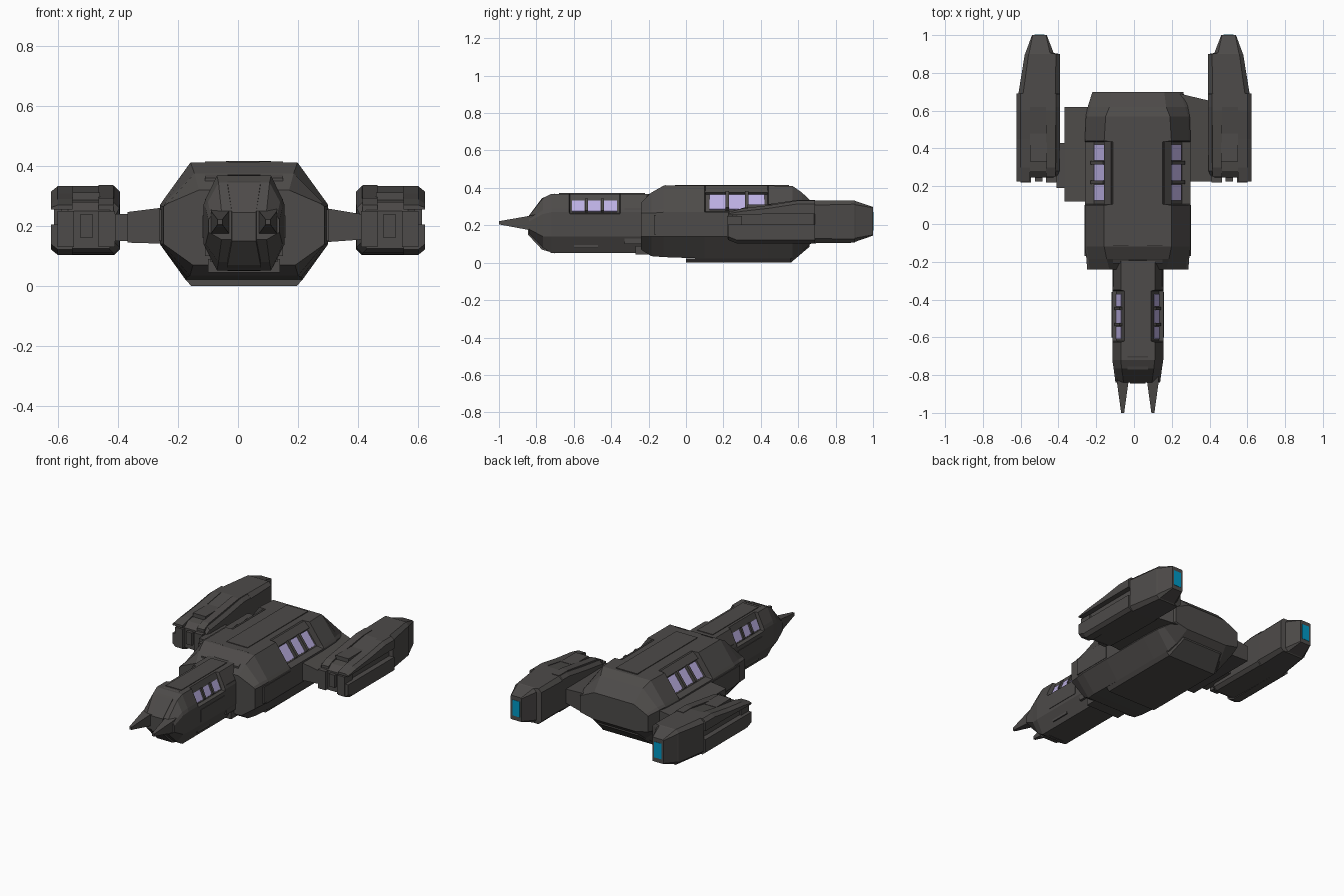
import bpy, bmesh

def material(name, rgb):
    m = bpy.data.materials.new(name)
    m.diffuse_color = (*rgb, 1)
    return m

HULL = material("dark_grey_hull", (0.075, 0.07, 0.067))
GLASS = material("lavender_window", (0.50, 0.43, 0.76))
GLOW = material("cyan_engine_glow", (0.0, 0.32, 0.56))
CX = 0.02  # centre line of the fuselage

def loft(name, rings, mat=HULL):
    """Skin a list of equal-length closed rings of 3D points, with capped ends."""
    bm = bmesh.new()
    vs = [[bm.verts.new(p) for p in r] for r in rings]
    n = len(vs[0])
    for a, b in zip(vs, vs[1:]):
        for i in range(n):
            j = (i + 1) % n
            bm.faces.new((a[i], a[j], b[j], b[i]))
    bm.faces.new(vs[0])
    bm.faces.new(vs[-1])
    bmesh.ops.recalc_face_normals(bm, faces=bm.faces)
    me = bpy.data.meshes.new(name)
    bm.to_mesh(me)
    bm.free()
    me.materials.append(mat)
    ob = bpy.data.objects.new(name, me)
    bpy.context.collection.objects.link(ob)
    return ob

def rect(y, x0, x1, z0, z1):
    return [(x0, y, z0), (x1, y, z0), (x1, y, z1), (x0, y, z1)]

def box(name, x0, x1, y0, y1, z0, z1, mat=HULL):
    return loft(name, [rect(y0, x0, x1, z0, z1), rect(y1, x0, x1, z0, z1)], mat)

def body_ring(y, top, shoulder, side, zt, zs, zm, zl, bot, zb):
    half = [(top, zt), (shoulder, zs), (side, zm), (side, zl), (bot, zb)]
    return [(CX + x, y, z) for x, z in half] + [(CX - x, y, z) for x, z in reversed(half)]

def slope_plate(name, s, y0, y1, lo, hi, t=0.008, mat=HULL):
    """Thin plate lying on a sloped flank, from lo=(x,z) to hi=(x,z)."""
    rings = []
    for y in (y0, y1):
        rings.append([(CX + s * (x + d), y, z + d) for (x, z), d in
                      ((lo, -0.004), (hi, -0.004), (hi, t), (lo, t))])
    return loft(name, rings, mat)

# Main hull, with a recessed window bay along each flank
full = (0.178, 0.27, 0.28, 0.412, 0.285, 0.27, 0.14)
bay = (0.13, 0.233, 0.28, 0.412, 0.275, 0.27, 0.14)
loft("main_hull", [
    body_ring(-0.24, 0.15, 0.255, 0.268, 0.32, 0.275, 0.265, 0.14, 0.17, 0.07),
    body_ring(-0.185, 0.165, 0.26, 0.272, 0.375, 0.28, 0.265, 0.14, 0.18, 0.035),
    body_ring(-0.12, *full, 0.19, 0.03),
    body_ring(0.10, *full, 0.195, 0.022),
    body_ring(0.105, *bay, 0.195, 0.022),
    body_ring(0.435, *bay, 0.195, 0.022),
    body_ring(0.44, *full, 0.195, 0.022),
    body_ring(0.57, 0.17, 0.265, 0.275, 0.41, 0.285, 0.27, 0.14, 0.19, 0.022),
    body_ring(0.62, 0.15, 0.25, 0.265, 0.375, 0.28, 0.265, 0.14, 0.17, 0.06),
    body_ring(0.70, 0.14, 0.225, 0.24, 0.30, 0.26, 0.25, 0.15, 0.15, 0.13)])

# Forward neck, same cross-section but smaller
nfull = (0.09, 0.128, 0.135, 0.368, 0.29, 0.27, 0.14)
nbay = (0.07, 0.113, 0.135, 0.368, 0.265, 0.26, 0.14)
loft("neck_hull", [
    body_ring(-0.84, 0.075, 0.11, 0.118, 0.25, 0.235, 0.22, 0.18, 0.075, 0.155),
    body_ring(-0.765, 0.085, 0.12, 0.128, 0.345, 0.28, 0.26, 0.14, 0.085, 0.08),
    body_ring(-0.72, *nfull, 0.09, 0.052),
    body_ring(-0.625, *nfull, 0.09, 0.052),
    body_ring(-0.62, *nbay, 0.09, 0.052),
    body_ring(-0.355, *nbay, 0.09, 0.052),
    body_ring(-0.35, *nfull, 0.09, 0.052),
    body_ring(-0.15, *nfull, 0.09, 0.052)])

for s, side in ((-1, "left"), (1, "right")):
    # Windows in both bays
    for i in range(3):
        y = 0.125 + 0.105 * i
        slope_plate(f"hull_window_{side}_{i}", s, y, y + 0.085, (0.228, 0.282), (0.169, 0.362), 0.004, GLASS)
        y = -0.61 + 0.086 * i
        slope_plate(f"neck_window_{side}_{i}", s, y, y + 0.068, (0.11, 0.272), (0.085, 0.328), 0.004, GLASS)
    # Bars between the windows and the eave above them
    for i in range(2):
        y = 0.211 + 0.105 * i
        slope_plate(f"hull_window_bar_{side}_{i}", s, y, y + 0.018, (0.232, 0.278), (0.166, 0.366), 0.018)
        y = -0.541 + 0.086 * i
        slope_plate(f"neck_window_bar_{side}_{i}", s, y, y + 0.016, (0.112, 0.268), (0.084, 0.332), 0.012)
    slope_plate(f"hull_window_eave_{side}", s, 0.10, 0.44, (0.167, 0.364), (0.13, 0.40), 0.012)
    # Raised armour blocks on the fuselage flanks
    a, b = sorted((CX + s * 0.25, CX + s * 0.283))
    box(f"hull_side_plate_{side}", a, b, -0.17, 0.10, 0.15, 0.255)
    a, b = sorted((CX + s * 0.10, CX + s * 0.138))
    box(f"neck_side_plate_{side}", a, b, -0.60, -0.36, 0.16, 0.235)
    a, b = sorted((CX + s * 0.08, CX + s * 0.13))
    box(f"neck_collar_{side}", a, b, -0.33, -0.16, 0.10, 0.29)
    a, b = sorted((CX + s * 0.075, CX + s * 0.112))
    box(f"neck_keel_block_{side}", a, b, -0.60, -0.47, 0.08, 0.14)

    # Nose prongs
    px = CX + s * 0.08
    loft(f"nose_prong_{side}", [
        rect(-0.77, px - 0.03, px + 0.03, 0.165, 0.265),
        rect(-0.84, px - 0.03, px + 0.03, 0.175, 0.25),
        rect(-1.0, px - 0.008, px + 0.008, 0.205, 0.222)])

    # Engine pods: chamfered core tapering to the rear nozzle
    def pod_ring(y, x0, x1, z0, z1, c):
        pts = [(x0 + c, z0), (x1 - c, z0), (x1, z0 + c), (x1, z1 - c),
               (x1 - c, z1), (x0 + c, z1), (x0, z1 - c), (x0, z0 + c)]
        return [(s * x, y, z) for x, z in pts]

    def pod_box(name, x0, x1, *r):
        a, b = sorted((s * x0, s * x1))
        box(f"{name}_{side}", a, b, *r)

    loft(f"engine_pod_{side}", [
        pod_ring(0.245, 0.41, 0.585, 0.125, 0.25, 0.02),
        pod_ring(0.28, 0.395, 0.588, 0.11, 0.28, 0.02),
        pod_ring(0.45, 0.392, 0.588, 0.106, 0.305, 0.02),
        pod_ring(0.62, 0.392, 0.588, 0.104, 0.333, 0.02),
        pod_ring(0.685, 0.392, 0.588, 0.104, 0.333, 0.02),
        pod_ring(0.69, 0.392, 0.612, 0.104, 0.333, 0.025),
        pod_ring(0.90, 0.393, 0.578, 0.107, 0.333, 0.02),
        pod_ring(0.905, 0.425, 0.575, 0.112, 0.33, 0.02),
        pod_ring(1.0, 0.462, 0.54, 0.145, 0.298, 0.004)])
    a, b = sorted((s * 0.475, s * 0.527))
    box(f"engine_glow_{side}", a, b, 0.995, 1.002, 0.172, 0.272, GLOW)

    # Pod armour rails with chamfered outer corners, leaving a groove on the outer flank
    def rail(name, stations):
        loft(f"{name}_{side}", [[(s * x, y, z) for x, z in
             ((0.55, z0), (0.622, z0), (0.622, z1), (0.60, z2), (0.55, z2))]
             for y, z0, z1, z2 in stations])
    rail("pod_upper_rail", ((0.225, 0.255, 0.262, 0.27), (0.30, 0.257, 0.275, 0.29),
                            (0.45, 0.26, 0.292, 0.308), (0.60, 0.26, 0.315, 0.333), (0.69, 0.26, 0.315, 0.333)))
    rail("pod_lower_rail", ((0.225, 0.205, 0.14, 0.122), (0.27, 0.205, 0.122, 0.104), (0.69, 0.205, 0.122, 0.104)))
    # Pod roof strip, belly plate and front gun blocks
    loft(f"pod_roof_strip_{side}", [
        rect(y, *sorted((s * 0.415, s * 0.465)), 0.20, zt)
        for y, zt in ((0.25, 0.27), (0.30, 0.293), (0.60, 0.336), (0.69, 0.336))])
    pod_box("pod_roof_bridge", 0.46, 0.55, 0.33, 0.48, 0.25, 0.312)
    pod_box("gun_block_outer", 0.545, 0.60, 0.22, 0.30, 0.13, 0.25)
    pod_box("gun_block_inner", 0.41, 0.465, 0.22, 0.30, 0.13, 0.25)
    pod_box("gun_block_middle", 0.485, 0.525, 0.225, 0.30, 0.16, 0.24)

# Asymmetric wing pylons
def pylon(name, *sections):
    loft(name, [[(x, y0, z0), (x, y1, z0), (x, y1, z1), (x, y0, z1)]
                for x, y0, y1, z0, z1 in sections])

pylon("left_wing", (-0.20, 0.12, 0.62, 0.14, 0.268), (-0.368, 0.12, 0.62, 0.145, 0.247))
pylon("left_wing_link", (-0.35, 0.19, 0.43, 0.15, 0.24), (-0.41, 0.19, 0.43, 0.15, 0.24))
pylon("right_wing", (0.20, 0.225, 0.70, 0.14, 0.275), (0.41, 0.225, 0.65, 0.155, 0.24))

# Chamfered keel, roof and nose plates
loft("keel_plate", [[(CX - w, y, z + 0.022), (CX - w + 0.02, y, z), (CX + w - 0.02, y, z), (CX + w, y, z + 0.022)]
                    for y, w, z in ((0.0, 0.195, 0.0), (0.56, 0.195, 0.0), (0.66, 0.16, 0.085))])
box("front_keel_block", -0.10, 0.14, -0.27, -0.10, 0.045, 0.09)
box("roof_plate", -0.04, 0.11, -0.06, 0.55, 0.40, 0.416)
box("neck_roof_plate", -0.035, 0.075, -0.68, -0.22, 0.35, 0.372)
loft("nose_centre_block", [rect(-0.845, -0.02, 0.06, 0.15, 0.245), rect(-0.77, -0.035, 0.075, 0.07, 0.345),
                           rect(-0.70, -0.035, 0.075, 0.05, 0.37)])
for x in (-0.09, 0.09):
    loft("hull_brow", [rect(-0.21, x - 0.02, x + 0.06, 0.30, 0.36), rect(-0.11, x - 0.02, x + 0.06, 0.30, 0.415)])
